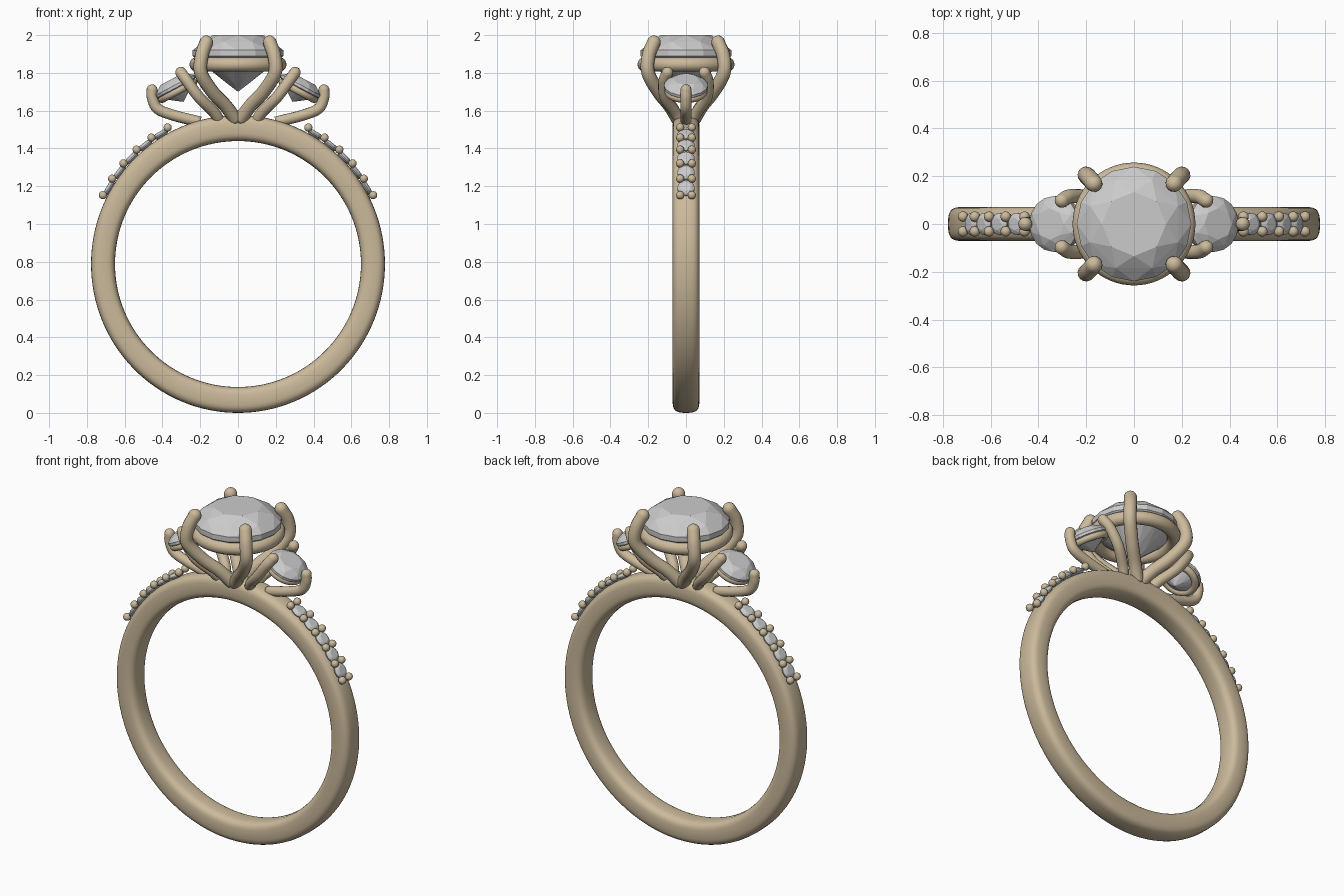
import bpy, bmesh
from math import sin, cos, pi, radians, sqrt, copysign
from mathutils import Vector, Matrix

if "Cube" in bpy.data.objects:
    bpy.data.objects.remove(bpy.data.objects["Cube"])

gold = bpy.data.materials.new("gold")
gold.diffuse_color = (0.6, 0.49, 0.33, 1)
gold.use_nodes = True
gold.node_tree.nodes["Principled BSDF"].inputs["Base Color"].default_value = gold.diffuse_color
CZ = 0.788  # height of the finger hole centre


def finish(name, bm, mat=None, smooth=False):
    bmesh.ops.recalc_face_normals(bm, faces=bm.faces[:])
    me = bpy.data.meshes.new(name)
    bm.to_mesh(me)
    bm.free()
    for p in me.polygons:
        p.use_smooth = smooth
    if mat:
        me.materials.append(mat)
    ob = bpy.data.objects.new(name, me)
    bpy.context.collection.objects.link(ob)
    return ob


def loop_mesh(name, rings, closed, matrix=Matrix()):
    """Skin a list of point rings; closed joins the last to the first."""
    bm = bmesh.new()
    vs = [[bm.verts.new(matrix @ Vector(p)) for p in r] for r in rings]
    n, m = len(vs), len(vs[0])
    for i in range(n if closed else n - 1):
        a, b = vs[i], vs[(i + 1) % n]
        for j in range(m):
            k = (j + 1) % m
            bm.faces.new((a[j], a[k], b[k], b[j]))
    if not closed:
        bm.faces.new(vs[0])
        bm.faces.new(vs[-1])
    return finish(name, bm, gold, True)


def torus(name, R, r, matrix, squash=1.0):
    rings = [[((R + r * cos(v)) * cos(u), (R + r * cos(v)) * sin(u), r * squash * sin(v))
              for v in [2 * pi * j / 16 for j in range(16)]]
             for u in [2 * pi * i / 64 for i in range(64)]]
    return loop_mesh(name, rings, True, matrix)


def prong(name, pts, r):
    """Round-ended wire along a smooth path through the points."""
    P = [Vector(p) for p in pts]
    P = [2 * P[0] - P[1]] + P + [2 * P[-1] - P[-2]]
    path = []
    for i in range(1, len(P) - 2):
        a, b, c, d = P[i - 1:i + 3]
        for k in range(8):
            t = k / 8
            path.append(0.5 * (2 * b + (c - a) * t + (2 * a - 5 * b + 4 * c - d) * t ** 2
                               + (3 * b - a - 3 * c + d) * t ** 3))
    path.append(P[-2])
    t0 = (path[0] - path[1]).normalized()
    cap = [(path[0] + t0 * r * s, r * sqrt(1 - s * s)) for s in (0.99, 0.92, 0.75, 0.5, 0.25)]
    line = cap + [(p, r) for p in path]
    rings, n, prev = [], len(line), None
    for i, (p, rad) in enumerate(line):
        t = (line[min(i + 1, n - 1)][0] - line[max(i - 1, 0)][0]).normalized()
        u = prev if prev else t.orthogonal()
        u = (u - t * u.dot(t)).normalized()
        prev, w = u, t.cross(u)
        rings.append([p + rad * (u * cos(2 * pi * j / 14) + w * sin(2 * pi * j / 14)) for j in range(14)])
    return loop_mesh(name, rings, False)


def gem(name, R, crown, girdle, pav, matrix):
    """Brilliant cut; the origin is the top of the girdle."""
    bm = bmesh.new()

    def ring(n, r, z, off=0.0):
        for i in range(n):
            a = 2 * pi * (i + off) / n
            bm.verts.new((r * cos(a), r * sin(a), z))
    ring(8, R * 0.56, crown)
    ring(8, R * 0.83, crown * 0.56, 0.5)
    ring(16, R, 0)
    ring(16, R, -girdle)
    ring(8, R * 0.28, -girdle - pav * 0.75, 0.5)
    bm.verts.new((0, 0, -girdle - pav))
    bmesh.ops.convex_hull(bm, input=bm.verts[:])
    bmesh.ops.dissolve_limit(bm, angle_limit=0.02, verts=bm.verts[:], edges=bm.edges[:])
    bm.transform(matrix)
    return finish(name, bm)


# Band: rounded-square section swept round the finger
def sup(x):
    return copysign(abs(x) ** 0.62, x)


rings = []
for i in range(128):
    a = 2 * pi * i / 128
    outer, inner = 0.778 + 0.01 * sin(a) ** 2, 0.651
    mid, half = (outer + inner) / 2, (outer - inner) / 2
    ring = []
    for j in range(28):
        v = 2 * pi * j / 28
        rad = mid + half * sup(cos(v))
        ring.append((rad * cos(a), 0.071 * sup(sin(v)), CZ + rad * sin(a)))
    rings.append(ring)
loop_mesh("band", rings, True)

# Centre stone with its basket ring and four claws
gem("centre_stone", 0.24, 0.08, 0.03, 0.19, Matrix.Translation((0, 0, 1.92)))
torus("centre_basket", 0.219, 0.038, Matrix.Translation((0, 0, 1.845)))
for sx in (-1, 1):
    for sy in (-1, 1):
        prong("centre_prong", [(sx * x, sy * y, z) for x, y, z in (
            (0.168, 0.170, 1.962), (0.192, 0.198, 1.89), (0.196, 0.2, 1.80),
            (0.135, 0.145, 1.70), (0.065, 0.085, 1.625), (0.01, 0.04, 1.55))], 0.036)

# Shoulders: side stone, its seat, three claws and the row of small stones
for s in (-1, 1):
    M = Matrix.Translation((s * 0.335, 0, 1.735)) @ Matrix.Rotation(s * radians(28), 4, 'Y')
    gem("side_stone", 0.117, 0.036, 0.015, 0.085, M)
    torus("side_seat", 0.095, 0.02, M @ Matrix.Translation((0, 0, -0.034)))
    prong("side_outer_prong", [(s * x, 0, z) for x, z in (
        (0.455, 1.71), (0.453, 1.665), (0.425, 1.61), (0.34, 1.575), (0.2, 1.54))], 0.029)
    for sy in (-1, 1):
        prong("side_inner_prong", [(s * x, sy * y, z) for x, y, z in (
            (0.302, 0.098, 1.802), (0.268, 0.116, 1.755), (0.205, 0.11, 1.67),
            (0.13, 0.06, 1.595), (0.1, 0.03, 1.55))], 0.03)

    def on_band(deg, r, y=0):
        a = radians(deg)
        return (Matrix.Translation((s * r * cos(a), y, CZ + r * sin(a)))
                @ Matrix.Rotation(s * (pi / 2 - a), 4, 'Y'))
    for k in range(6):
        deg = 27 + 7.15 * k
        for y in (-0.031, 0.031):
            bm = bmesh.new()
            bmesh.ops.create_uvsphere(bm, u_segments=14, v_segments=10, radius=0.022,
                                      matrix=on_band(deg, 0.803 + 0.002 * k, y))
            finish("shoulder_bead", bm, gold, True)
        if k < 5:
            gem("shoulder_stone", 0.046, 0.014, 0.006, 0.03, on_band(deg + 3.6, 0.793 + 0.002 * k))
